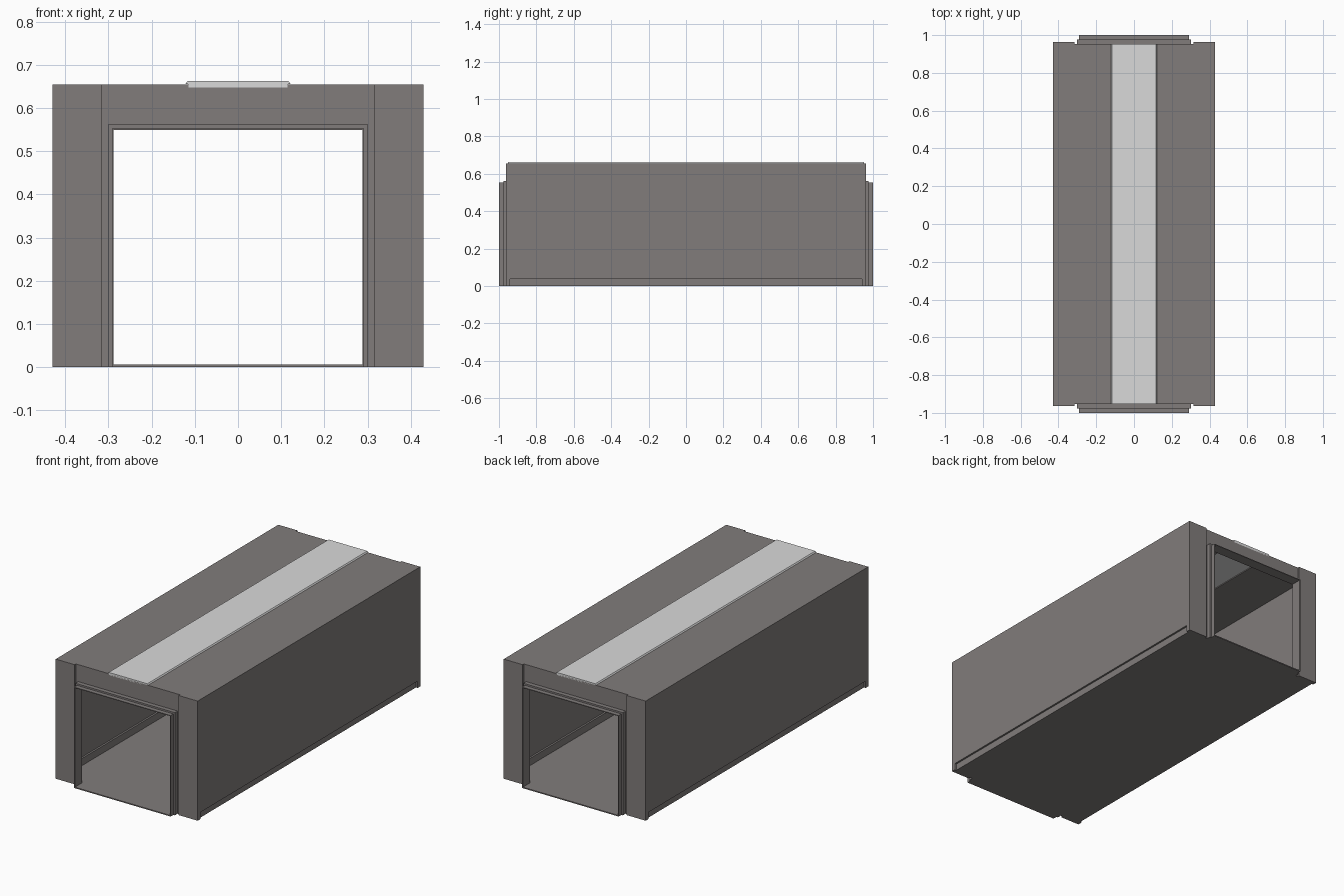
import bpy, bmesh

if "Cube" in bpy.data.objects:
    bpy.data.objects.remove(bpy.data.objects["Cube"])


def material(name, rgb):
    m = bpy.data.materials.new(name)
    m.diffuse_color = (*rgb, 1)
    m.use_nodes = True
    m.node_tree.nodes["Principled BSDF"].inputs["Base Color"].default_value = m.diffuse_color
    return m


BODY = material("warm_grey_metal", (0.22, 0.203, 0.198))
LIGHT = material("pale_grey_skylight", (0.70, 0.70, 0.70))


def extrude(name, profile, y0, y1, mat):
    """Extrude an (x, z) outline along y."""
    bm = bmesh.new()
    face = bm.faces.new([bm.verts.new((x, y0, z)) for x, z in profile])
    out = bmesh.ops.extrude_face_region(bm, geom=[face])
    verts = [g for g in out["geom"] if isinstance(g, bmesh.types.BMVert)]
    bmesh.ops.translate(bm, verts=verts, vec=(0, y1 - y0, 0))
    bmesh.ops.recalc_face_normals(bm, faces=bm.faces[:])
    me = bpy.data.meshes.new(name)
    bm.to_mesh(me)
    bm.free()
    me.materials.append(mat)
    ob = bpy.data.objects.new(name, me)
    bpy.context.collection.objects.link(ob)
    return ob


def box(name, x0, x1, y0, y1, z0, z1, mat=BODY):
    return extrude(name, [(x0, z0), (x1, z0), (x1, z1), (x0, z1)], y0, y1, mat)


def portal(name, wi, hi, wo, ho, y0, y1):
    """Upside-down U frame with inner and outer half width and height."""
    return extrude(name, [(-wo, 0), (-wo, ho), (wo, ho), (wo, 0),
                          (wi, 0), (wi, hi), (-wi, hi), (-wi, 0)], y0, y1, BODY)


def mirror(ob, x=False, y=False):
    m = ob.modifiers.new("mirror", 'MIRROR')
    m.use_axis = (x, y, False)
    return ob


# Hollow corridor shell: walls, recessed skirting, roof halves and floor
mirror(box("side_wall", 0.414, 0.43, -0.952, 0.952, 0.037, 0.655), x=True)
mirror(box("skirting", 0.404, 0.42, -0.952, 0.952, 0.0, 0.045), x=True)
mirror(box("roof_panel", 0.115, 0.42, -0.952, 0.952, 0.643, 0.655), x=True)
box("floor", -0.41, 0.41, -0.945, 0.945, 0.0, 0.006)

# Skylight strip with bevelled sides
extrude("skylight", [(-0.115, 0.648), (0.115, 0.648), (0.115, 0.655), (0.122, 0.6555),
                     (0.117, 0.662), (-0.117, 0.662), (-0.122, 0.6555), (-0.115, 0.655)],
        -0.952, 0.952, LIGHT)

# End portals: corner pillars, recessed lintel, stepped collars, threshold
mirror(box("corner_pillar", 0.315, 0.43, 0.94, 0.963, 0.0, 0.655), x=True, y=True)
mirror(portal("lintel_frame", 0.298, 0.558, 0.316, 0.655, 0.94, 0.952), y=True)
mirror(portal("outer_collar", 0.291, 0.551, 0.301, 0.562, 0.94, 0.976), y=True)
mirror(portal("inner_collar", 0.288, 0.549, 0.292, 0.553, 0.94, 1.0), y=True)
mirror(box("threshold", -0.289, 0.289, 0.94, 1.0, 0.0, 0.006), y=True)
